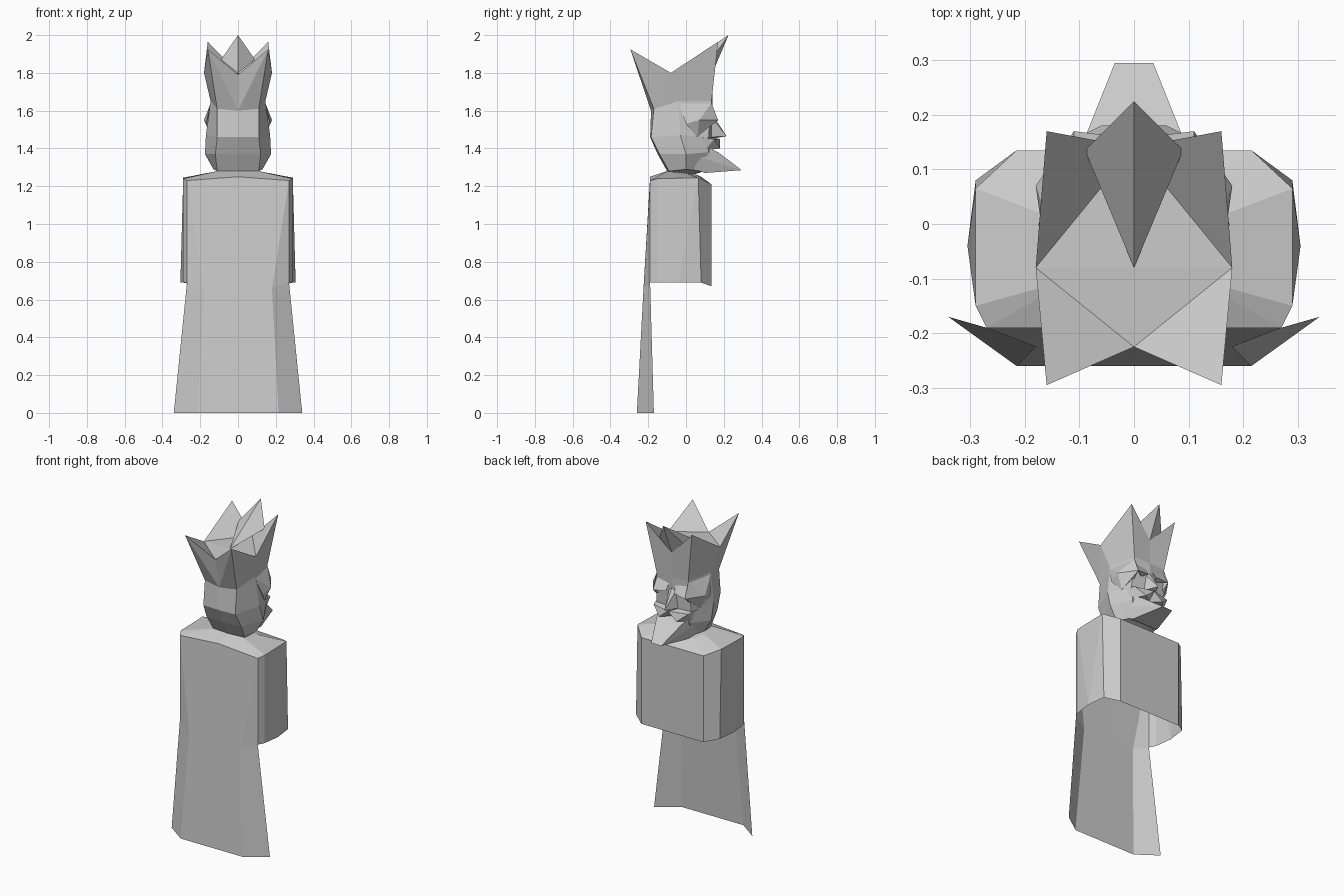
import bpy
import bmesh

default_cube = bpy.data.objects.get("Cube")
if default_cube:
    bpy.data.objects.remove(default_cube, do_unlink=True)

stone = bpy.data.materials.new("plain grey")
stone.use_nodes = True
grey = (.6, .6, .6, 1)
stone.diffuse_color = grey
stone.node_tree.nodes["Principled BSDF"].inputs["Base Color"].default_value = grey


def finish(name, mesh_data, mirrored=True):
    """Turn a bmesh into a flat shaded object, mirrored across the middle."""
    bmesh.ops.recalc_face_normals(mesh_data, faces=mesh_data.faces[:])
    mesh = bpy.data.meshes.new(name)
    mesh_data.to_mesh(mesh)
    mesh_data.free()
    mesh.materials.append(stone)
    part = bpy.data.objects.new(name, mesh)
    bpy.context.collection.objects.link(part)
    if mirrored:
        mirror = part.modifiers.new("mirror", 'MIRROR')
        mirror.use_clip = True
        mirror.merge_threshold = .001
    return part


def facets(name, points, faces):
    """Build named points joined by faces, each written as a list of names."""
    mesh_data = bmesh.new()
    corners = {key: mesh_data.verts.new(place) for key, place in points.items()}
    for face in faces:
        mesh_data.faces.new([corners[key] for key in face.split()])
    return finish(name, mesh_data)


def loft(name, rings):
    """Join half rings, running from the middle of the rear to the middle of the face."""
    mesh_data = bmesh.new()
    rows = [[mesh_data.verts.new(place) for place in ring] for ring in rings]
    for lower, upper in zip(rows, rows[1:]):
        for i in range(len(lower) - 1):
            mesh_data.faces.new((lower[i], lower[i + 1], upper[i + 1], upper[i]))
    return finish(name, mesh_data)


def hull(name, points, mirrored=True):
    """Wrap the smallest faceted solid around some points."""
    mesh_data = bmesh.new()
    for place in points:
        mesh_data.verts.new(place)
    result = bmesh.ops.convex_hull(mesh_data, input=mesh_data.verts[:])
    loose = [v for v in result["geom_interior"] if isinstance(v, bmesh.types.BMVert)]
    bmesh.ops.delete(mesh_data, geom=loose, context='VERTS')
    return finish(name, mesh_data, mirrored)


def both_sides(points):
    """Add the opposite side's points to a solid that crosses the middle."""
    return points + [(-x, y, z) for x, y, z in points if x]


# Cloak: shoulders, a wrap that is open below, and a long flared train
facets("cloak", {
    "neck_rear": (0, -.1, 1.28), "neck_corner": (.11, -.1, 1.28),
    "neck_side": (.12, 0, 1.27), "neck_front": (.1, .06, 1.26), "neck_middle": (0, .08, 1.25),
    "top_rear": (0, -.19, 1.25), "top_corner": (.27, -.19, 1.23),
    "top_back": (.29, -.15, 1.24), "top_side": (.29, .065, 1.245),
    "top_front": (.215, .135, 1.21), "top_middle": (0, .135, 1.21),
    "hem_corner": (.27, -.19, .69), "hem_back": (.29, -.15, .69), "hem_side": (.305, -.04, .69),
    "hem_bend": (.29, .08, .69), "hem_front": (.215, .135, .67), "hem_middle": (0, .135, .67),
    "fold": (.18, -.225, .66), "fold_middle": (0, -.225, .66),
    "floor_middle": (0, -.26, 0), "floor_fold": (.215, -.26, 0), "floor_tip": (.34, -.17, 0),
}, [
    "neck_rear neck_corner top_corner top_rear",
    "neck_corner top_back top_corner",
    "neck_corner neck_side top_side top_back",
    "neck_side neck_front top_front top_side",
    "neck_front neck_middle top_middle top_front",
    "neck_rear neck_corner neck_side neck_front neck_middle",
    "top_corner top_back hem_back hem_corner",
    "top_back hem_side hem_back",
    "top_back top_side hem_side",
    "top_side hem_bend hem_side",
    "top_side top_front hem_front hem_bend",
    "top_front top_middle hem_middle hem_front",
    "top_rear top_corner fold fold_middle",
    "top_corner hem_corner fold",
    "fold_middle fold floor_fold floor_middle",
    "fold hem_corner floor_tip floor_fold",
])

# Head, with the hair as its rear facets
loft("head", [
    [(0, -.03, 1.265), (.03, -.03, 1.265), (.04, 0, 1.265), (.03, .04, 1.265), (0, .05, 1.265)],
    [(0, -.1, 1.28), (.11, -.09, 1.28), (.13, 0, 1.29), (.09, .08, 1.28), (0, .1, 1.28)],
    [(0, -.15, 1.37), (.12, -.14, 1.37), (.175, 0, 1.37), (.11, .12, 1.38), (0, .13, 1.38)],
    [(0, -.19, 1.46), (.11, -.185, 1.46), (.17, -.03, 1.47), (.12, .12, 1.46), (0, .14, 1.46)],
    [(0, -.185, 1.6), (.11, -.17, 1.61), (.145, -.04, 1.65), (.11, .135, 1.65), (0, .14, 1.65)],
])

# Crown: flared walls, pointed corners and a folded top
facets("crown", {
    "base_rear": (0, -.185, 1.6), "base_corner": (.11, -.17, 1.61),
    "base_side": (.145, -.04, 1.65), "base_front": (.11, .135, 1.65), "base_middle": (0, .14, 1.65),
    "rear_notch": (0, -.225, 1.79), "rear_tip": (.16, -.295, 1.925),
    "side_notch": (.18, -.08, 1.8), "front_tip": (.16, .17, 1.965),
    "front_notch": (0, .14, 1.8), "centre": (0, -.08, 1.8),
}, [
    "base_rear rear_tip rear_notch",
    "base_rear base_corner rear_tip",
    "base_corner side_notch rear_tip",
    "base_corner base_side side_notch",
    "base_side front_tip side_notch",
    "base_side base_front front_tip",
    "base_front base_middle front_notch front_tip",
    "side_notch rear_tip rear_notch",
    "side_notch front_tip front_notch",
    "centre side_notch front_notch",
    "centre side_notch rear_notch",
])

# Tall leaf-shaped point over the forehead
facets("crown_leaf", {
    "root": (0, -.08, 1.8), "wing": (.09, .135, 1.87),
    "tip": (0, .225, 2), "keel": (0, .14, 1.8),
}, ["root wing tip", "root wing keel", "keel wing tip"])

# Face: brows, cheeks, nose, moustache and jutting beard
hull("brow_and_sideburn", [
    (.145, -.04, 1.64), (.11, .135, 1.64), (.18, .07, 1.55),
    (.17, .0, 1.53), (.14, .06, 1.46), (.1, .08, 1.48), (.11, .17, 1.55)])
hull("brow", [
    (.02, .13, 1.61), (.11, .13, 1.62), (.11, .17, 1.55), (.03, .16, 1.56), (.05, .12, 1.55)])
hull("nose", both_sides([
    (0, .215, 1.465), (0, .14, 1.58), (.04, .13, 1.46), (.025, .13, 1.57), (0, .13, 1.45)]), False)
hull("moustache", [
    (0, .18, 1.45), (0, .13, 1.4), (.06, .18, 1.4), (.12, .15, 1.45),
    (.12, .1, 1.39), (.05, .12, 1.46), (.14, .06, 1.46)])
hull("beard", both_sides([
    (.035, .295, 1.285), (.085, .17, 1.38), (.1, .13, 1.4),
    (.09, .1, 1.27), (.14, .02, 1.37), (.12, .02, 1.3)]), False)
